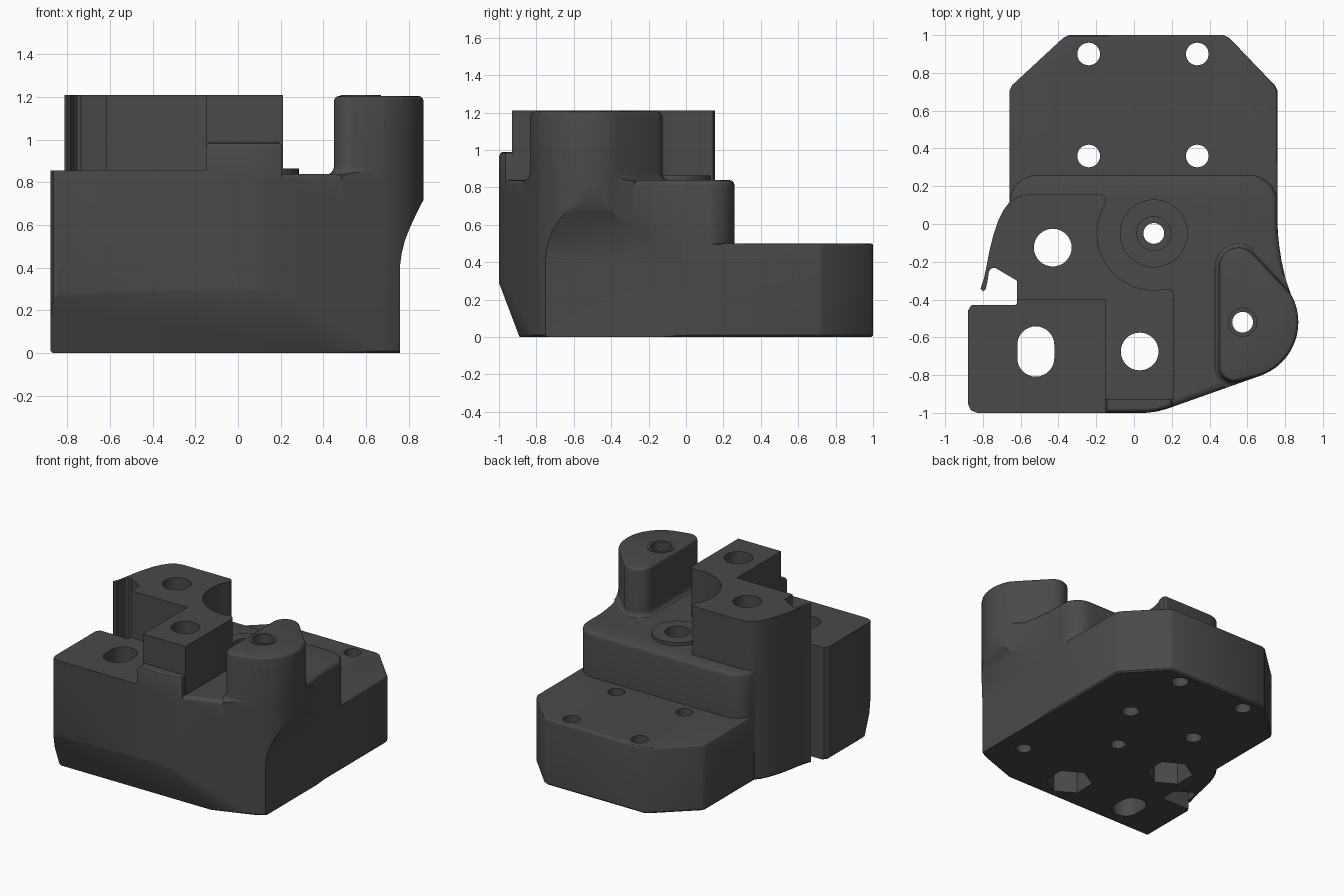
import bpy, bmesh, math
from mathutils import Vector

if "Cube" in bpy.data.objects:
    bpy.data.objects.remove(bpy.data.objects["Cube"])

mat = bpy.data.materials.new("dark grey")
mat.diffuse_color = (0.067, 0.067, 0.067, 1)
mat.use_nodes = True
mat.node_tree.nodes["Principled BSDF"].inputs["Base Color"].default_value = mat.diffuse_color


def arc(cx, cy, r, a0, a1, n=12):
    return [(cx + r * math.cos(math.radians(a0 + (a1 - a0) * i / n)),
             cy + r * math.sin(math.radians(a0 + (a1 - a0) * i / n))) for i in range(n + 1)]


def offset(pts, d):
    # move a counter-clockwise outline outwards by d
    out = []
    for i, p in enumerate(pts):
        p = Vector(p)
        a = (p - Vector(pts[i - 1])).normalized()
        b = (Vector(pts[(i + 1) % len(pts)]) - p).normalized()
        n1, n2 = Vector((a.y, -a.x)), Vector((b.y, -b.x))
        out.append(p + (n1 + n2) * (d / max(1 + n1.dot(n2), 0.4)))
    return out


def loft(name, pts, rings):
    # stack of outlines, each ring = (outward offset, height)
    bm = bmesh.new()
    loops = [[bm.verts.new((p[0], p[1], z)) for p in offset(pts, d)] for d, z in rings]
    n = len(pts)
    for lo, hi in zip(loops, loops[1:]):
        for i in range(n):
            j = (i + 1) % n
            bm.faces.new((lo[i], lo[j], hi[j], hi[i]))
    bm.faces.new(loops[0][::-1])
    bm.faces.new(loops[-1])
    bmesh.ops.recalc_face_normals(bm, faces=bm.faces)
    me = bpy.data.meshes.new(name)
    bm.to_mesh(me)
    bm.free()
    ob = bpy.data.objects.new(name, me)
    bpy.context.collection.objects.link(ob)
    me.materials.append(mat)
    return ob


def prism(name, pts, z0, z1, r=0.0, foot=0.0):
    # straight prism with an optional rounded top rim and chamfered bottom rim
    top = [(0, z1)] if r == 0 else [
        (-r * (1 - math.cos(a)), z1 - r + r * math.sin(a)) for a in (0, math.pi / 6, math.pi / 3, math.pi / 2)]
    bottom = [(-foot, z0), (0, z0 + foot)] if foot else [(0, z0)]
    return loft(name, pts, bottom + top)


def combine(ob, other, op):
    m = ob.modifiers.new("bool", 'BOOLEAN')
    m.operation, m.solver, m.object = op, 'EXACT', other
    bpy.context.view_layer.objects.active = ob
    bpy.ops.object.modifier_apply(modifier=m.name)
    bpy.data.objects.remove(other)


# shared outlines
left_wall = [(-0.66, 0.115), (-0.69, 0.075), (-0.72, 0.015), (-0.745, -0.06), (-0.765, -0.14),
             (-0.78, -0.22), (-0.795, -0.29), (-0.812, -0.34)]
front_left = [(-0.855, -0.42), (-0.88, -0.46), (-0.88, -0.95), (-0.865, -0.985), (-0.83, -1.0)]
round_front = arc(0.57, -0.52, 0.30, -70, 30, 20)
outline = (arc(0.61, 0.11, 0.15, 0, 90, 10) + arc(-0.51, 0.11, 0.15, 90, 165, 8) + left_wall + front_left
           + [(0.06, -1.0), (0.12, -0.993), (0.17, -0.98)] + round_front
           + [(0.80, -0.28), (0.78, -0.19), (0.768, -0.11), (0.762, -0.05), (0.76, 0.0)])

# main body with stepped shoulder
body = prism("mount_body", outline, 0, 0.84, 0.03, 0.01)

# low rear plate with clipped corners
plate = prism("rear_plate", [(0.76, 0.0), (0.76, 0.705), (0.745, 0.735), (0.505, 0.985), (0.475, 1.0),
                             (-0.345, 1.0), (-0.375, 0.985), (-0.645, 0.735), (-0.66, 0.705),
                             (-0.66, 0.0)], 0, 0.5, 0.012, 0.01)

# post standing on the right, flared at its foot and trimmed to the body walls
post_pts = (round_front + arc(0.555, -0.23, 0.105, 50, 180, 12)
            + arc(0.53, -0.755, 0.08, 180, 280, 8))
rim = [(-0.025 * (1 - math.cos(a)), 1.18 + 0.025 * math.sin(a)) for a in (0, 0.52, 1.05, 1.57)]
foot = [(0.04 * (1 - math.sin(a)), 0.875 - 0.04 * math.cos(a)) for a in (0, 0.4, 0.8, 1.2, 1.57)]
post = loft("right_post", post_pts, [(0.04, 0.7)] + foot + rim)
combine(post, prism("trim", outline, 0.5, 1.4), 'INTERSECT')

# tall hooked arm around the centre boss
arm = prism("tall_arm", [(-0.57, 0.155), (-0.62, 0.143)] + left_wall
            + [(-0.82, -0.38), (-0.62, -0.4), (-0.15, -0.4), (-0.15, -0.93), (0.21, -0.93), (0.21, -0.37),
               (0.20, -0.35), (0.18, -0.345)] + arc(0.105, -0.05, 0.30, 275, 150, 24)
            + [(-0.15, 0.125), (-0.155, 0.145), (-0.17, 0.155)], 0.2, 1.21)

# low block at the front left, ledge in front of the arm
block = prism("front_left_block", front_left + [(-0.14, -1.0), (-0.14, -0.39), (-0.838, -0.39)], 0.2, 0.855)
ledge = loft("front_ledge", [(-0.15, -1.0), (0.06, -1.0), (0.12, -0.993), (0.17, -0.98), (0.205, -0.966),
                             (0.205, -0.9), (-0.15, -0.9)],
             [(0, 0.3), (0, 0.965), (-0.008, 0.983), (-0.02, 0.99)])

# raised rings around the two screw holes
boss = prism("centre_boss", arc(0.105, -0.05, 0.18, 0, 354, 59), 0.7, 0.865)
ring = prism("post_ring", arc(0.575, -0.52, 0.095, 0, 350, 35), 1.1, 1.21)

for part in (plate, arm, block, ledge, post, boss, ring):
    combine(body, part, 'UNION')


def side_cut(name, profile, axis, a, b):
    # cutter with a vertical profile swept along x or y
    ob = prism(name, profile, a, b)
    for v in ob.data.vertices:
        u, w, t = v.co
        v.co = (t, u, w) if axis == 'x' else (u, t, w)
    bm = bmesh.new()
    bm.from_mesh(ob.data)
    bmesh.ops.recalc_face_normals(bm, faces=bm.faces)
    bm.to_mesh(ob.data)
    bm.free()
    return ob


# hook-shaped notch on the left
combine(body, prism("notch", [(-1.0, -0.43), (-0.63, -0.43), (-0.62, -0.42), (-0.62, -0.3), (-0.735, -0.232),
                              (-0.755, -0.235), (-0.768, -0.25), (-0.775, -0.3), (-0.785, -0.345),
                              (-0.80, -0.357), (-0.814, -0.342), (-1.0, -0.342)], -0.1, 1.4), 'DIFFERENCE')
# sloped front underside, flared right wall below the post
combine(body, side_cut("front_slope", [(-1.3, -0.1), (-0.852, -0.1), (-1.049, 0.42), (-1.3, 0.42)],
                       'x', -1.2, 1.2), 'DIFFERENCE')
combine(body, side_cut("right_flare", [(0.76, -0.1), (1.2, -0.1), (1.2, 0.73), (0.876, 0.73), (0.84, 0.66),
                                       (0.805, 0.585), (0.782, 0.525), (0.768, 0.47), (0.76, 0.41)],
                       'y', -1.2, 0.0), 'DIFFERENCE')


def hole(x, y, r, z0=-0.1, z1=1.4, n=32, turn=0):
    pts = arc(x, y, r, turn, turn + 360, n)[:-1]
    combine(body, prism("hole", pts, z0, z1), 'DIFFERENCE')


# plate holes
for x in (-0.24, 0.335):
    for y in (0.36, 0.9):
        hole(x, y, 0.06)
# bolt holes with hexagonal nut pockets below
for x, y in ((-0.43, -0.125), (0.03, -0.675)):
    hole(x, y, 0.1)
    hole(x, y, 0.165, -0.1, 0.3, 6, 30)
# screw holes with wider mouths
for x, y, r, top in ((0.105, -0.05, 0.09, 0.865), (0.575, -0.52, 0.075, 1.21)):
    hole(x, y, 0.055)
    hole(x, y, r, top - 0.2, 1.4)
# long slot
combine(body, prism("slot", arc(-0.52, -0.64, 0.098, 0, 180, 16) + arc(-0.52, -0.71, 0.098, 180, 360, 16),
                    -0.1, 1.4), 'DIFFERENCE')

bpy.ops.object.select_all(action='DESELECT')
body.select_set(True)
bpy.context.view_layer.objects.active = body
bpy.ops.object.shade_smooth_by_angle(angle=math.radians(30))
